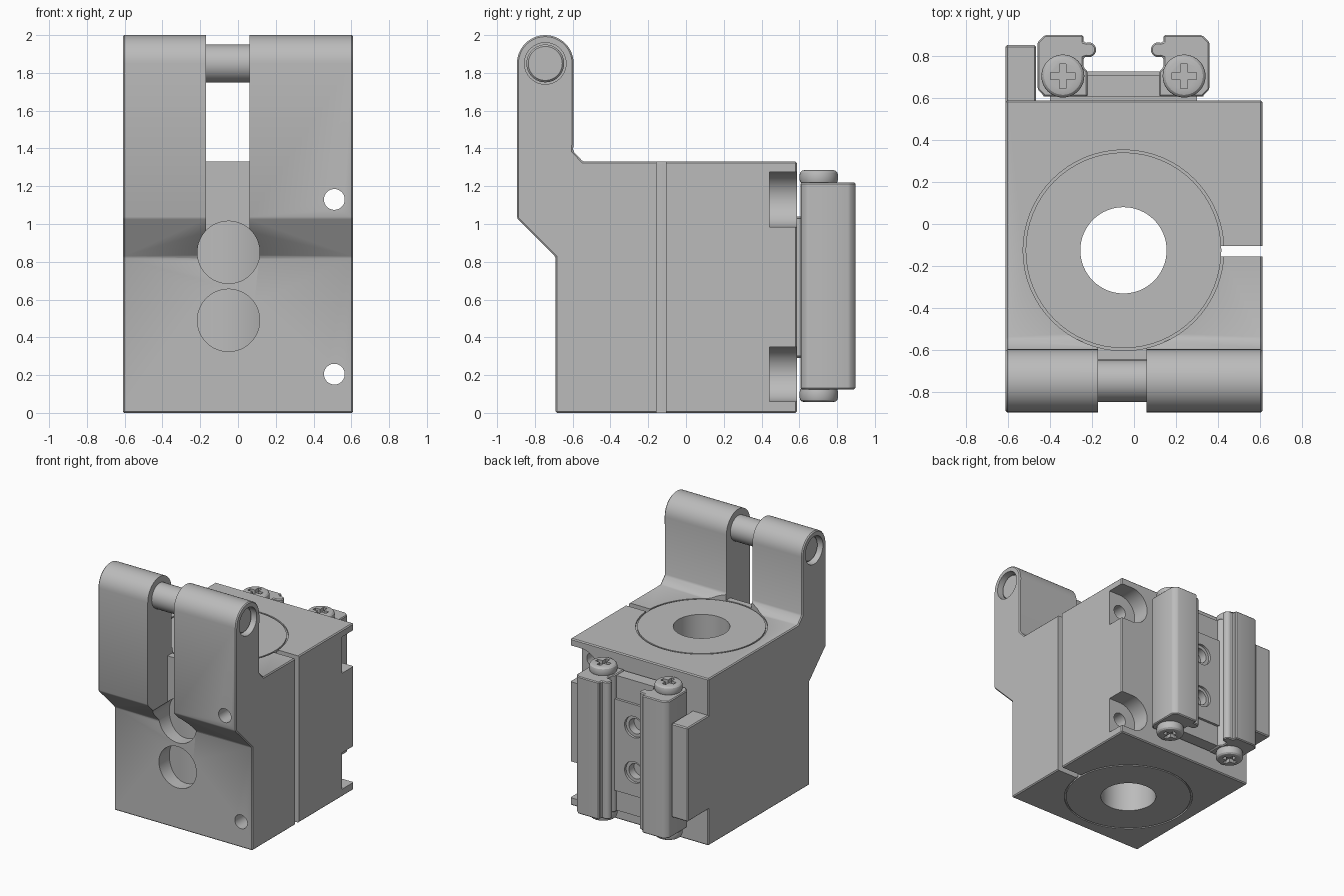
import bpy, bmesh
from math import pi, sin, cos, radians
from mathutils import Vector

cube = bpy.data.objects.get("Cube")
if cube:
    bpy.data.objects.remove(cube, do_unlink=True)

grey = bpy.data.materials.new("machined_grey")
grey.use_nodes = True
tone = (0.5, 0.5, 0.5, 1)
grey.diffuse_color = tone
grey.node_tree.nodes["Principled BSDF"].inputs["Base Color"].default_value = tone

AXES = {"x": Vector((1, 0, 0)), "y": Vector((0, 1, 0)), "z": Vector((0, 0, 1))}


def make(name, bm):
    bmesh.ops.recalc_face_normals(bm, faces=bm.faces)
    mesh = bpy.data.meshes.new(name)
    bm.to_mesh(mesh)
    bm.free()
    mesh.materials.append(grey)
    ob = bpy.data.objects.new(name, mesh)
    bpy.context.collection.objects.link(ob)
    return ob


def box(name, x0, x1, y0, y1, z0, z1):
    bm = bmesh.new()
    bmesh.ops.create_cube(bm, size=1)
    for v in bm.verts:
        v.co = Vector((x0 + (v.co.x + .5) * (x1 - x0),
                       y0 + (v.co.y + .5) * (y1 - y0),
                       z0 + (v.co.z + .5) * (z1 - z0)))
    return make(name, bm)


def rod(name, axis, a, b, r, centre, segments=64):
    """Cylinder from a to b along an axis, through the centre point."""
    bm = bmesh.new()
    bmesh.ops.create_cone(bm, cap_ends=True, segments=segments,
                          radius1=r, radius2=r, depth=b - a)
    turn = AXES["z"].rotation_difference(AXES[axis]).to_matrix()
    for v in bm.verts:
        v.co = turn @ v.co + Vector(centre) + AXES[axis] * (a + b) / 2
    return make(name, bm)


def prism(name, points, direction):
    bm = bmesh.new()
    face = bm.faces.new([bm.verts.new(p) for p in points])
    new = bmesh.ops.extrude_face_region(bm, geom=[face])["geom"]
    bmesh.ops.translate(bm, vec=direction,
                        verts=[g for g in new if isinstance(g, bmesh.types.BMVert)])
    return make(name, bm)


def activate(ob):
    bpy.ops.object.select_all(action="DESELECT")
    ob.select_set(True)
    bpy.context.view_layer.objects.active = ob


def bevel(ob, width, segments=1):
    activate(ob)
    mod = ob.modifiers.new("Bevel", "BEVEL")
    mod.width, mod.segments = width, segments
    mod.limit_method, mod.angle_limit = "ANGLE", radians(30)
    bpy.ops.object.modifier_apply(modifier=mod.name)


def cut(ob, *cutters):
    activate(ob)
    for c in cutters:
        mod = ob.modifiers.new("Cut", "BOOLEAN")
        mod.operation, mod.solver, mod.object = "DIFFERENCE", "EXACT", c
        bpy.ops.object.modifier_apply(modifier=mod.name)
        bpy.data.objects.remove(c, do_unlink=True)


W = .61                 # half width of the block
TOP = 1.33              # top of the block
CX, CY = -.05, -.125    # bore centre
PY, PZ = -.745, 1.85    # hinge pin centre
HOLES = (.49, .85)
BOLTS = (.205, 1.13)

# Block with hinge arms, drawn as a side profile
profile = [(-.69, 0), (.587, 0), (.587, TOP), (-.545, TOP), (-.597, 1.385)]
profile += [(PY + .15 * cos(pi * i / 24), PZ + .15 * sin(pi * i / 24)) for i in range(25)]
profile += [(-.895, 1.03), (-.69, .825)]
body = prism("clamp_block", [(-W, y, z) for y, z in profile], (2 * W, 0, 0))
bevel(body, .008)

# Bore with stepped rims, clamping slit and slot between the arms
cut(body,
    rod("cut", "z", -.1, 1.4, .465, (CX, CY, 0)),
    rod("cut", "z", 1.318, 1.42, .477, (CX, CY, 0)),
    rod("cut", "z", -.1, .012, .477, (CX, CY, 0)),
    box("cut", .35, .7, -.155, -.105, -.1, 1.5),
    box("cut", -.17, .06, -1, -.645, .85, 2.1),
    box("cut", -.17, .06, -.7, -.5, TOP, 2.1))
for z in HOLES:
    cut(body, rod("cut", "y", -1, -.4, .165, (CX, 0, z)))

# Clamp bolt holes with side-open pockets at the back
for z in BOLTS:
    cut(body,
        rod("cut", "y", -1, .8, .055, (.51, 0, z)),
        rod("cut", "y", .443, .8, .145, (.51, 0, z)),
        box("cut", .51, .8, .443, .8, z - .145, z + .145))

# Pin recesses in the outer sides of the arms
for a, b in ((-.8, -.53), (.53, .8)):
    cut(body, rod("cut", "x", a, b, .11, (0, PY, PZ)))

sleeve = rod("bore_sleeve", "z", 0, TOP, .465, (CX, CY, 0))
cut(sleeve, rod("cut", "z", -.1, 1.5, .205, (CX, CY, 0)))

pin = rod("hinge_pin", "x", -.575, .575, .1, (0, PY, PZ), 48)
bevel(pin, .01)

# Side flange beside the rail
flange = box("side_flange", -W, -.465, .55, .85, .29, 1.04)
bevel(flange, .008)

# Rail back plate with mounting pad
plate = box("rail_plate", -.43, .33, .605, .705, .135, 1.21)
pad = box("rail_pad", -.4, .3, .57, .725, .3, 1.03)
for z in HOLES:
    cut(plate, rod("cut", "y", .64, .8, .06, (CX, 0, z), 32))
    cut(pad, rod("cut", "y", .69, .8, .085, (CX, 0, z), 32),
        rod("cut", "y", .64, .8, .06, (CX, 0, z), 32))

# Jaws: offsets from the rail centre, with a rounded lip on the inner side
outline = [(.17, .605), (.375, .605), (.408, .64), (.408, .865), (.375, .897),
           (.19, .897), (.19, .865)]
outline += [(.165 + .035 * cos(t), .828 + .035 * sin(t))
            for t in [radians(70 + 220 * i / 12) for i in range(13)]]
outline += [(.19, .79), (.19, .745), (.17, .725)]

screws = []
jaws = []
for side, label in ((-1, "right"), (1, "left")):
    jaw = prism(label + "_jaw", [(CX + side * x, y, .125) for x, y in outline],
                (0, 0, 1.095))
    bevel(jaw, .012)
    jaws.append(jaw)
    # Cross-head screws at both ends of each jaw
    sx, sy = CX + side * .288, .703
    for end, a, b, s0, s1 in (("top", 1.21, 1.285, 1.255, 1.4),
                              ("bottom", .057, .135, -.1, .087)):
        screw = rod(label + "_" + end + "_screw", "z", a, b, .102, (sx, sy, 0), 40)
        bevel(screw, .025, 3)
        cut(screw,
            box("cut", sx - .058, sx + .058, sy - .016, sy + .016, s0, s1),
            box("cut", sx - .016, sx + .016, sy - .058, sy + .058, s0, s1))
        screws.append(screw)

for ob in [body, sleeve, pin, flange, plate, pad] + jaws + screws:
    activate(ob)
    bpy.ops.object.shade_smooth_by_angle(angle=radians(25))
